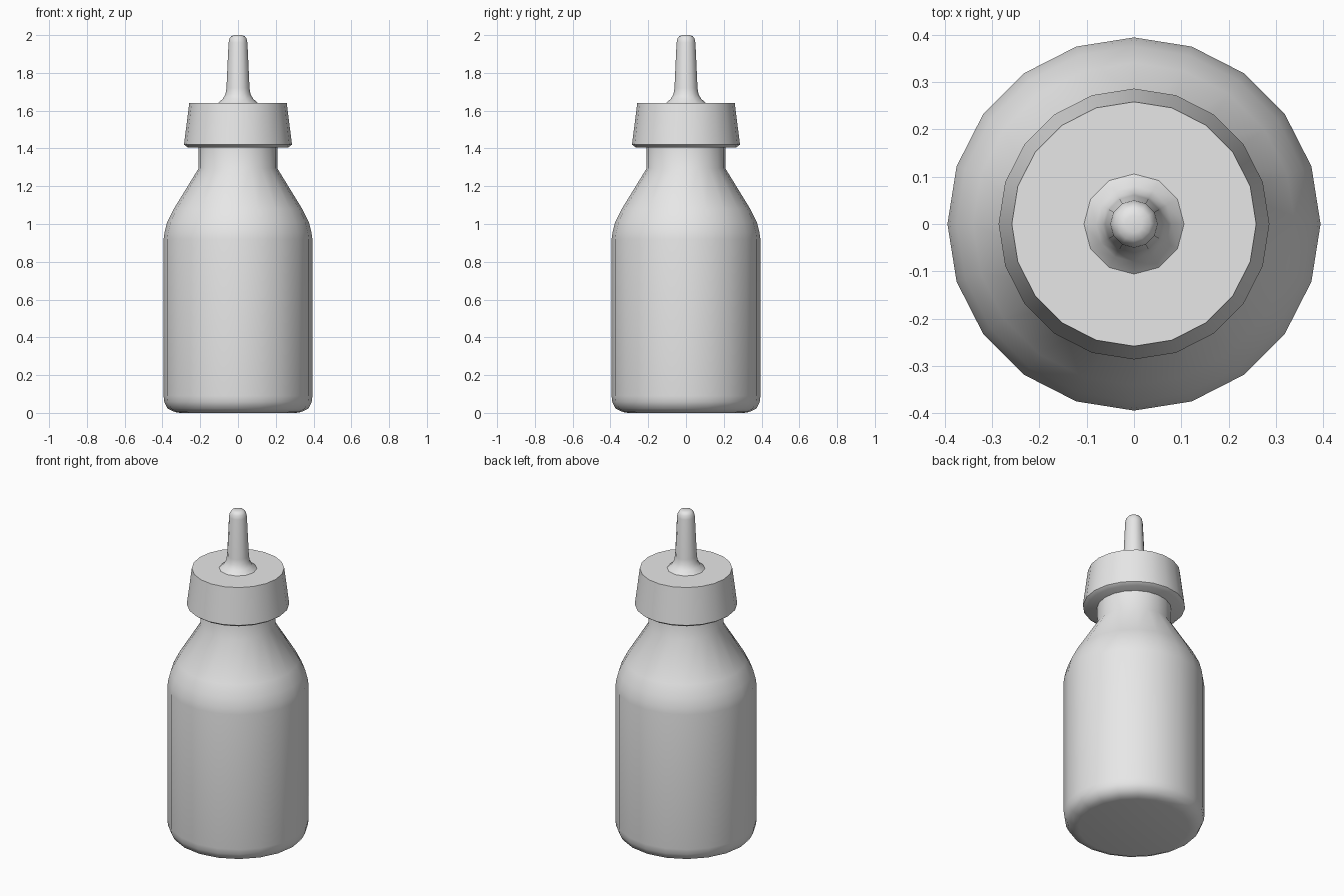
import bpy
import math

cube = bpy.data.objects.get("Cube")
if cube:
    bpy.data.objects.remove(cube, do_unlink=True)

grey = bpy.data.materials.new("plain_grey")
grey.use_nodes = True
colour = (0.8, 0.8, 0.8, 1)
grey.diffuse_color = colour
grey.node_tree.nodes["Principled BSDF"].inputs["Base Color"].default_value = colour


def lathe(name, profile, sides, smooth_angle):
    """Revolve (radius, height) points around z, closing both ends."""
    verts, faces = [], []
    for r, z in profile:
        for i in range(sides):
            a = math.tau * i / sides
            verts.append((r * math.cos(a), r * math.sin(a), z))
    for k in range(len(profile) - 1):
        for i in range(sides):
            j = (i + 1) % sides
            low, high = k * sides, (k + 1) * sides
            faces.append((low + i, low + j, high + j, high + i))
    faces.append(tuple(reversed(range(sides))))
    faces.append(tuple(range(len(verts) - sides, len(verts))))
    mesh = bpy.data.meshes.new(name)
    mesh.from_pydata(verts, [], faces)
    mesh.materials.append(grey)
    obj = bpy.data.objects.new(name, mesh)
    bpy.context.collection.objects.link(obj)
    bpy.ops.object.select_all(action="DESELECT")
    obj.select_set(True)
    bpy.context.view_layer.objects.active = obj
    bpy.ops.object.shade_smooth_by_angle(angle=math.radians(smooth_angle))
    return obj


# Bottle with rounded base, sloping shoulder and straight neck
lathe("bottle_body", [
    (0.31, 0), (0.335, 0.005), (0.372, 0.022), (0.39, 0.058), (0.394, 0.09),
    (0.394, 0.92), (0.389, 0.955), (0.375, 1.01), (0.34, 1.08),
    (0.208, 1.295), (0.208, 1.45)], 20, 40)

# Tapered screw cap with a small chamfer underneath
lathe("cap", [(0.265, 1.405), (0.286, 1.42), (0.258, 1.64)], 20, 40)

# Nozzle with flared foot and rounded tip
lathe("nozzle", [
    (0.108, 1.638), (0.08, 1.663), (0.066, 1.688), (0.061, 1.72),
    (0.05, 1.96), (0.045, 1.982), (0.035, 1.995), (0.018, 2)], 12, 50)
